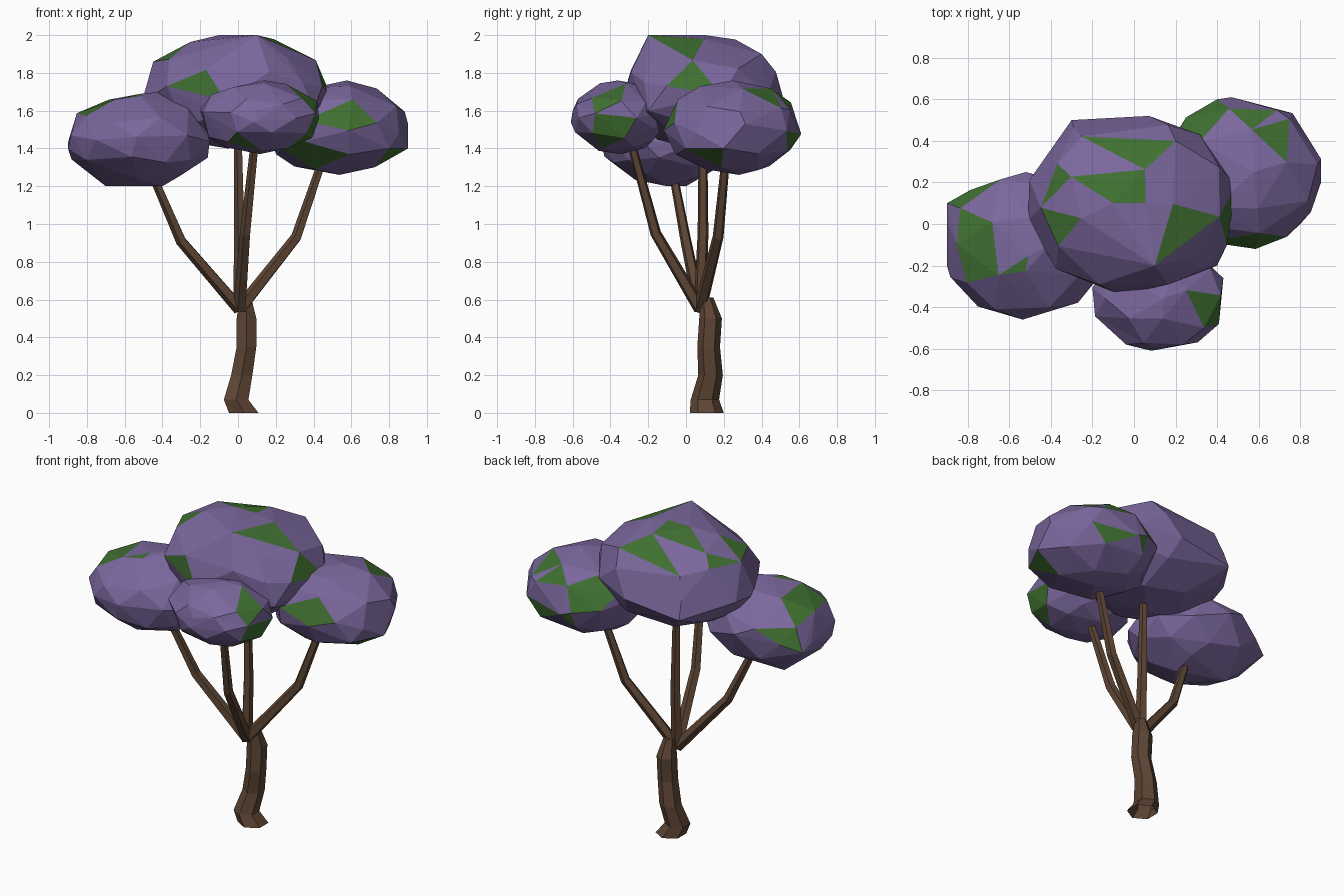
import bpy, bmesh, math, random
from mathutils import Vector, Matrix

cube = bpy.data.objects.get("Cube")
if cube:
    bpy.data.objects.remove(cube)


def material(name, rgb):
    m = bpy.data.materials.new(name)
    m.use_nodes = True
    m.diffuse_color = (*rgb, 1)
    m.node_tree.nodes["Principled BSDF"].inputs["Base Color"].default_value = (*rgb, 1)
    return m


bark = material("brown bark", (0.11, 0.06, 0.034))
purple = material("purple foliage", (0.195, 0.135, 0.335))
green = material("green foliage", (0.05, 0.16, 0.03))


def add_object(name, bm, mats):
    bmesh.ops.recalc_face_normals(bm, faces=bm.faces)
    mesh = bpy.data.meshes.new(name)
    bm.to_mesh(mesh)
    bm.free()
    for m in mats:
        mesh.materials.append(m)
    obj = bpy.data.objects.new(name, mesh)
    bpy.context.collection.objects.link(obj)
    return obj


def limb(name, path, radii, sides, level=False):
    """Faceted tube along a path, open at its foot; level keeps the rings horizontal."""
    bm = bmesh.new()
    pts = [Vector(p) for p in path]
    rings = []
    for i, (p, r) in enumerate(zip(pts, radii)):
        along = pts[min(i + 1, len(pts) - 1)] - pts[max(i - 1, 0)]
        turn = Matrix() if level else Vector((0, 0, 1)).rotation_difference(along).to_matrix().to_4x4()
        angles = [math.tau * (k + 0.5) / sides for k in range(sides)]
        rings.append([bm.verts.new(p + turn @ Vector((r * math.cos(a), r * math.sin(a), 0)))
                      for a in angles])
    for low, high in zip(rings, rings[1:]):
        for k in range(sides):
            n = (k + 1) % sides
            bm.faces.new((low[k], low[n], high[n], high[k]))
    bm.faces.new(rings[-1])
    return add_object(name, bm, [bark])


def fit_to_box(bm, low, high):
    for axis in range(3):
        values = [v.co[axis] for v in bm.verts]
        start, span = min(values), max(values) - min(values)
        for v in bm.verts:
            t = (v.co[axis] - start) / span
            v.co[axis] = low[axis] + t * (high[axis] - low[axis])


def foliage(name, low, high, corners, patches, seed):
    """Irregular clump in a box, pulled out to a few corners, green around the patches."""
    rng = random.Random(seed)
    bm = bmesh.new()
    bmesh.ops.create_icosphere(bm, subdivisions=2, radius=1)
    for v in bm.verts:
        nudge = Vector([rng.uniform(-0.17, 0.17) for axis in range(3)])
        v.co = (v.co + nudge).normalized()
    fit_to_box(bm, low, high)
    # Wrap the ball and its corners in one broad-faceted hull
    bmesh.ops.delete(bm, geom=bm.edges[:], context="EDGES_FACES")
    for corner in corners:
        bm.verts.new(corner)
    bmesh.ops.convex_hull(bm, input=bm.verts[:])
    loose = [v for v in bm.verts if not v.link_faces]
    bmesh.ops.delete(bm, geom=loose, context="VERTS")
    bmesh.ops.remove_doubles(bm, verts=bm.verts[:], dist=0.06)
    # Paint whole facets
    for point, count in patches:
        plain = [f for f in bm.faces if f.material_index == 0]
        plain.sort(key=lambda f: (f.calc_center_median() - Vector(point)).length)
        for f in plain[:count]:
            f.material_index = 1
    return add_object(name, bm, [purple, green])


# Crooked trunk with a flared foot
limb("trunk",
     [(0.03, 0.11, 0), (-0.01, 0.1, 0.07), (0.02, 0.13, 0.2), (0.045, 0.12, 0.35),
      (0.045, 0.13, 0.5), (0.04, 0.11, 0.61)],
     [0.09, 0.075, 0.065, 0.06, 0.06, 0.035], 6, level=True)

# Four bent branches fanning out from the fork
fork = (0.01, 0.075, 0.55)
branches = {
    "right_branch": [(-0.3, 0, 0.91), (-0.46, -0.07, 1.28)],
    "left_branch": [(0.31, 0.17, 0.93), (0.45, 0.21, 1.34)],
    "front_branch": [(0.04, -0.16, 0.95), (0.09, -0.29, 1.43)],
    "centre_branch": [(0.01, 0.09, 0.95), (0, 0.09, 1.5)],
}
for name, path in branches.items():
    limb(name, [fork] + path, [0.036, 0.03, 0.023], 5)

# Foliage clumps: box, corners, green patches with facet counts
foliage("crown_foliage", (-0.51, -0.34, 1.4), (0.49, 0.52, 2),
        [(-0.1, 0.1, 2), (0.1, -0.2, 2), (0.2, 0.4, 1.9), (-0.3, 0.5, 1.6), (0.4, -0.2, 1.6)],
        [((0, 0.3, 2), 3), ((-0.3, 0.2, 1.9), 1), ((-0.3, 0, 1.9), 1),
         ((0.2, 0, 1.9), 1), ((0.5, 0.1, 1.7), 1), ((-0.3, -0.3, 1.7), 1)], 4)
foliage("right_foliage", (-0.9, -0.46, 1.21), (-0.15, 0.25, 1.69),
        [(-0.9, -0.2, 1.4), (-0.9, 0.1, 1.4), (-0.4, -0.1, 1.7), (-0.7, 0, 1.2),
         (-0.4, -0.1, 1.2)],
        [((-0.8, -0.1, 1.6), 3), ((-0.6, -0.2, 1.6), 1), ((-0.8, 0.2, 1.5), 2)], 8)
foliage("left_foliage", (0.14, -0.12, 1.26), (0.9, 0.61, 1.76),
        [(0.4, 0.6, 1.5), (0.8, 0.5, 1.5), (0.9, 0.2, 1.4), (0.8, 0, 1.4)],
        [((0.4, 0.5, 1.6), 3), ((0.6, 0.5, 1.6), 1), ((0.7, 0.4, 1.7), 1),
         ((0.4, 0.6, 1.4), 1), ((0.6, -0.1, 1.6), 2), ((0.8, 0.1, 1.4), 1),
         ((0.4, 0, 1.3), 2), ((0.7, 0.6, 1.4), 1)], 5)
foliage("front_foliage", (-0.2, -0.61, 1.37), (0.43, -0.1, 1.76),
        [(0.1, -0.6, 1.6), (0.4, -0.5, 1.6), (0.4, -0.3, 1.6)],
        [((0.4, -0.4, 1.7), 2), ((0.4, -0.4, 1.5), 3), ((0, -0.5, 1.4), 1)], 11)
